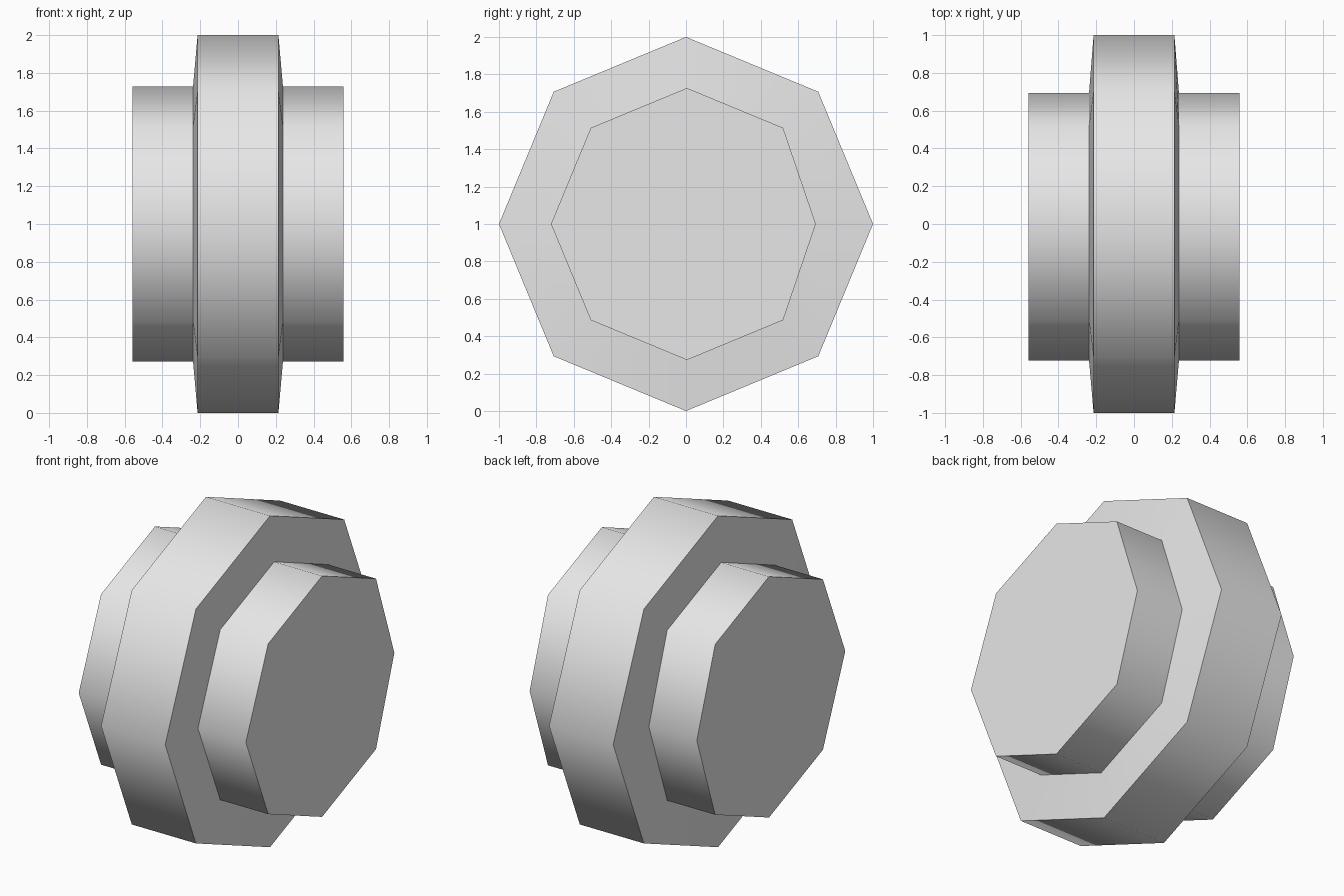
import bpy, bmesh, math

cube = bpy.data.objects.get("Cube")
if cube:
    bpy.data.objects.remove(cube, do_unlink=True)

SIDES = 8
HUB_END, HUB_ROOT, RIM_HALF = 0.558, 0.238, 0.214

grey = bpy.data.materials.new("plain grey")
grey.use_nodes = True
grey.diffuse_color = (0.8, 0.8, 0.8, 1)
grey.node_tree.nodes["Principled BSDF"].inputs["Base Color"].default_value = grey.diffuse_color


def octagon(radius, y_shift=0.0, back_trim=0.0):
    """Octagon in the y-z plane with a corner pointing up; the +y corner can be pulled in."""
    points = []
    for i in range(SIDES):
        a = math.tau * i / SIDES
        y = y_shift + radius * math.cos(a) - (back_trim if i == 0 else 0)
        points.append((y, 1 + radius * math.sin(a)))
    return points


def loft(name, rings, cap_first=False, cap_last=False):
    """Bridge octagon rings given in order of rising x, optionally closing either end."""
    bm = bmesh.new()
    loops = [[bm.verts.new((x, y, z)) for y, z in outline] for x, outline in rings]
    for a, b in zip(loops, loops[1:]):
        for i in range(SIDES):
            j = (i + 1) % SIDES
            bm.faces.new((a[i], a[j], b[j], b[i]))
    if cap_first:
        bm.faces.new(loops[0][::-1])
    if cap_last:
        bm.faces.new(loops[-1])
    mesh = bpy.data.meshes.new(name)
    bm.to_mesh(mesh)
    bm.free()
    mesh.materials.append(grey)
    obj = bpy.data.objects.new(name, mesh)
    bpy.context.collection.objects.link(obj)
    bpy.ops.object.select_all(action='DESELECT')
    obj.select_set(True)
    bpy.context.view_layer.objects.active = obj
    bpy.ops.object.shade_smooth_by_angle(angle=math.radians(60))


hub = octagon(0.727, 0.005, 0.038)
tread = octagon(1.0)

# Wide rim with gently sloping side walls
loft("wheel_rim", [(-HUB_ROOT, hub), (-RIM_HALF, tread), (RIM_HALF, tread), (HUB_ROOT, hub)])

# Closed hub on each side
loft("left_hub", [(HUB_ROOT, hub), (HUB_END, hub)], cap_last=True)
loft("right_hub", [(-HUB_END, hub), (-HUB_ROOT, hub)], cap_first=True)
